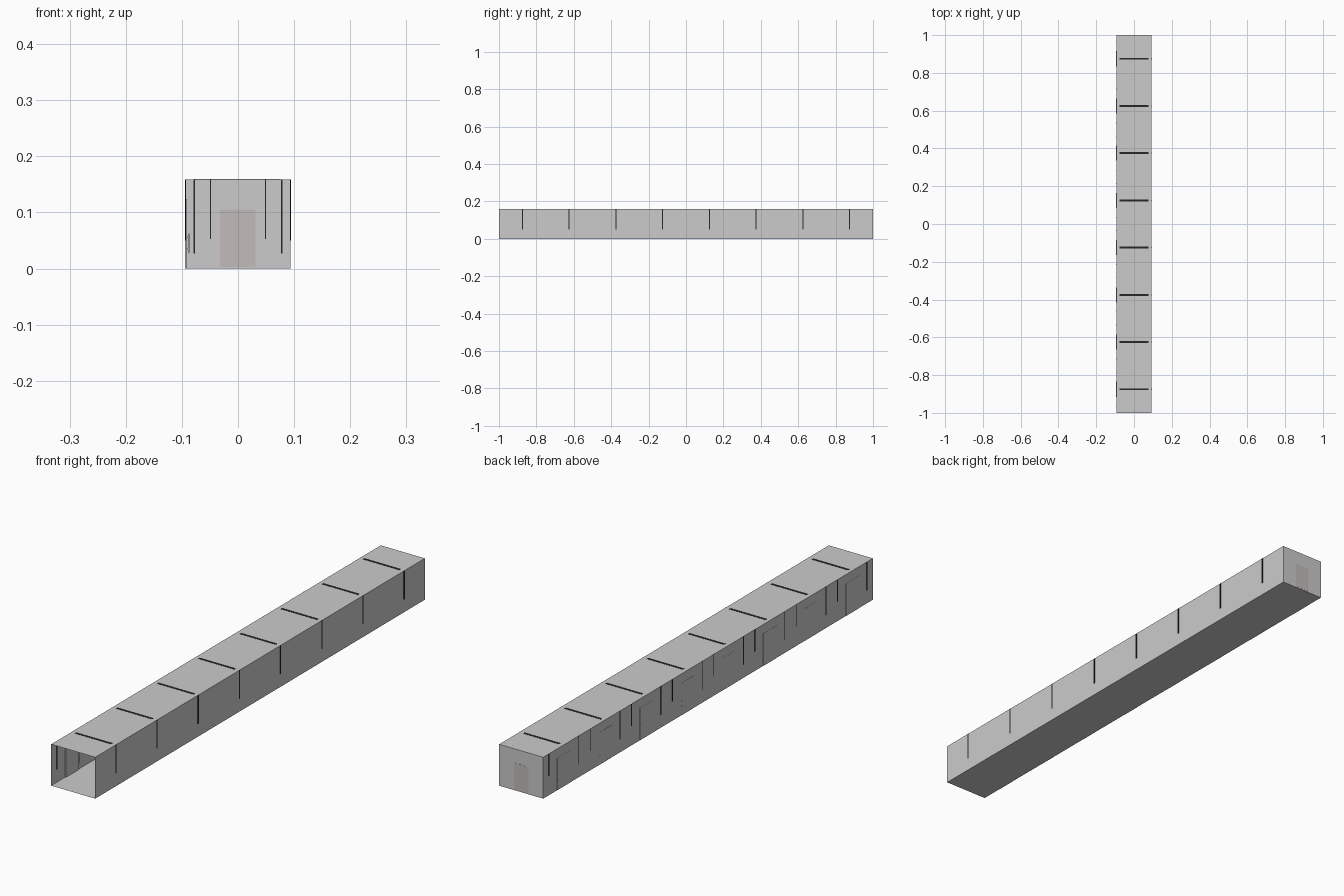
import bpy, bmesh

if "Cube" in bpy.data.objects:
    bpy.data.objects.remove(bpy.data.objects["Cube"])

W, H, L = 0.0935, 0.159, 1.0      # half width, height, half length
END = 0.984                       # inner face of the end wall


def material(name, rgb):
    m = bpy.data.materials.new(name)
    m.diffuse_color = (*rgb, 1)
    m.use_nodes = True
    m.node_tree.nodes["Principled BSDF"].inputs["Base Color"].default_value = m.diffuse_color
    return m


dark = material("dark", (0.02, 0.02, 0.02))
door_tint = material("door_tint", (0.55, 0.50, 0.50))


def finish(name, bm, mat=None):
    me = bpy.data.meshes.new(name)
    bm.to_mesh(me)
    bm.free()
    ob = bpy.data.objects.new(name, me)
    bpy.context.collection.objects.link(ob)
    if mat:
        me.materials.append(mat)
    return ob


def boxes(name, extents, mat=None):
    """One object from a list of (x0, x1, y0, y1, z0, z1) boxes."""
    bm = bmesh.new()
    for x0, x1, y0, y1, z0, z1 in extents:
        vs = bmesh.ops.create_cube(bm, size=1)["verts"]
        bmesh.ops.scale(bm, vec=(x1 - x0, y1 - y0, z1 - z0), verts=vs)
        bmesh.ops.translate(bm, vec=((x0 + x1) / 2, (y0 + y1) / 2, (z0 + z1) / 2), verts=vs)
    return finish(name, bm, mat)


# Corridor shell: thin floor, walls and ceiling, open at the front
bm = bmesh.new()
profile = [(-W, 0), (W, 0), (W, H), (-W, H)]
rings = [[bm.verts.new((x, y, z)) for x, z in profile] for y in (-L, L)]
for i in range(4):
    j = (i + 1) % 4
    bm.faces.new((rings[0][i], rings[0][j], rings[1][j], rings[1][i]))
finish("corridor_shell", bm)

# End wall and its door
boxes("end_wall", [(-W, W, END, L, 0, H)])
boxes("end_door", [(-0.032, 0.031, END - 0.002, L + 0.0005, 0.003, 0.105)], door_tint)

# Evenly spaced bays along the corridor
bays = [-0.875 + 0.25 * i for i in range(8)]
T, S = 0.0006, 0.003              # strip projection and half width

boxes("ceiling_strips", [(-0.078, 0.076, y - 0.005, y + 0.005, H - T, H + T) for y in bays], dark)
boxes("right_wall_strips", [(W - T, W + T, y - S, y + S, 0.05, H) for y in bays], dark)

# Left wall strips on each side of every door
boxes("left_wall_strips", [(-W - T, -W + T, y + o - 0.002, y + o + 0.002, z, H)
                           for y in bays for o, z in ((0.09, 0.075), (-0.09, 0.05))], dark)

# Vertical strips on the inside of the end wall
boxes("end_wall_strips", [(s * x - 0.001, s * x + 0.001, END - T, END + T, z, H)
                          for s in (-1, 1) for x, z in ((0.049, 0.053), (0.078, 0.027))], dark)

# Side doors with pull handles on two standoffs
boxes("side_doors", [(-W - T, -0.0905, y - 0.04, y + 0.04, 0, 0.124) for y in bays])
handles = []
for y in bays:
    h = y + 0.034
    handles.append((-0.0885, -0.0865, h - 0.0015, h + 0.0015, 0.028, 0.063))
    handles += [(-W - 0.001, -0.0875, h - 0.0015, h + 0.0015, z - 0.0015, z + 0.0015)
                for z in (0.035, 0.057)]
boxes("door_handles", handles)
